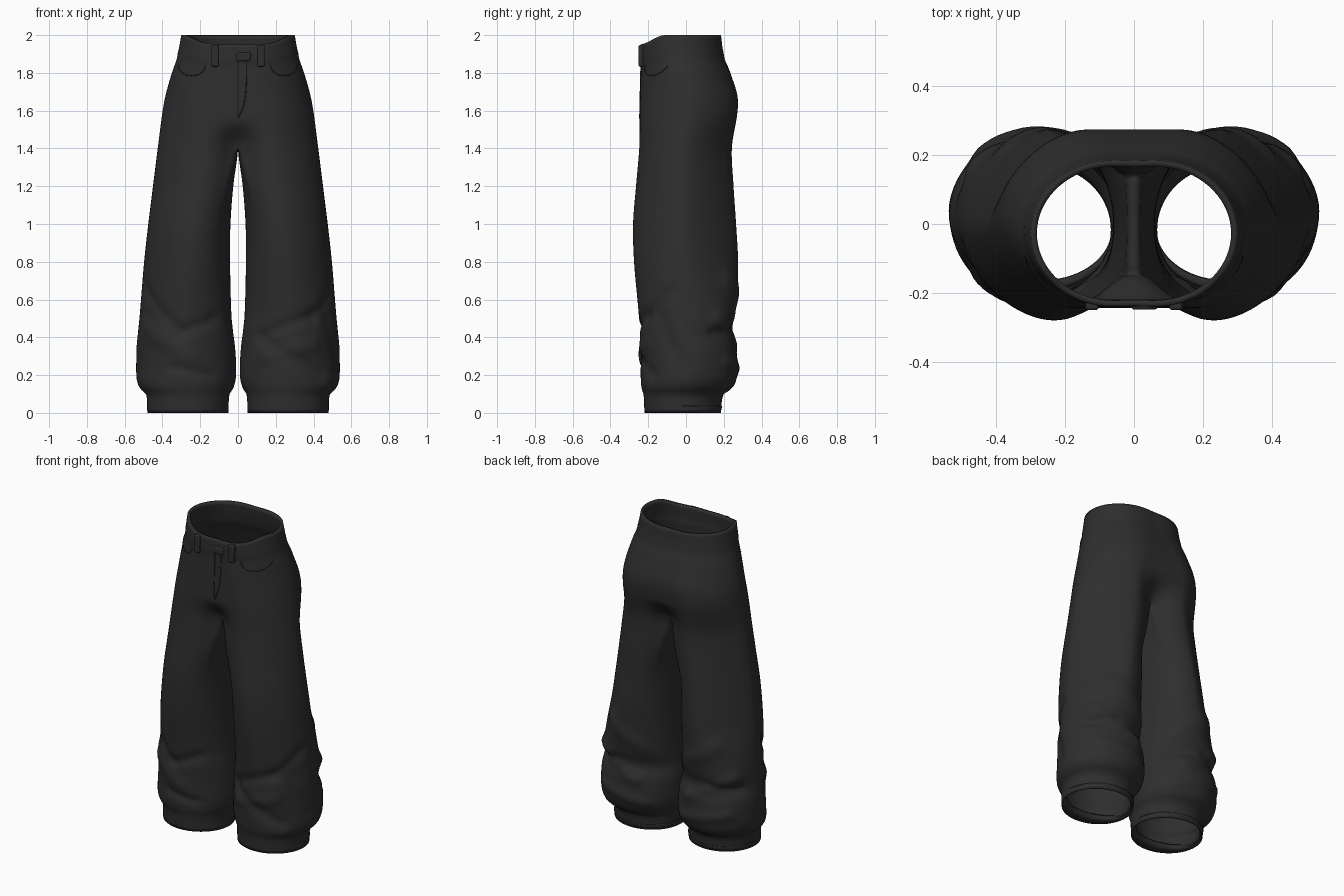
import bpy, bmesh, math
from mathutils import Vector
from mathutils.bvhtree import BVHTree

if "Cube" in bpy.data.objects:
    bpy.data.objects.remove(bpy.data.objects["Cube"])

cloth = bpy.data.materials.new("charcoal cloth")
cloth.use_nodes = True
COLOUR = (0.027, 0.027, 0.027, 1)
cloth.diffuse_color = COLOUR
shader = cloth.node_tree.nodes["Principled BSDF"]
shader.inputs["Base Color"].default_value = COLOUR
shader.inputs["Roughness"].default_value = 0.8

# Leg sections: height, inner x, outer x, front y, back y
SECTIONS = [
    (0.0, .05, .48, -.22, .185), (.1, .045, .487, -.225, .2),
    (.13, .025, .52, -.235, .245), (.2, .01, .54, -.24, .27),
    (.34, .015, .538, -.24, .265), (.42, .025, .53, -.245, .235),
    (.52, .035, .52, -.25, .26), (.8, .042, .497, -.275, .275),
    (1.0, .04, .475, -.28, .265), (1.2, .025, .45, -.265, .252),
    (1.4, 0, .425, -.25, .245), (1.65, 0, .39, -.243, .275),
    (1.8, 0, .35, -.24, .235), (1.9, 0, .315, -.237, .195),
    (2.0, 0, .295, -.235, .18)]

# Folds: start angle, start z, end angle, end z, width, height
# (angle 0 is the outer side, -90 the front, 90 the back)
FOLDS_BOTH = [
    (40, .5, 110, .36, .04, .02), (60, .7, 150, .5, .05, .012),
    (50, .27, 130, .2, .03, .012), (35, .42, 80, .45, .02, -.016),
    (-35, .5, -10, .25, .05, -.012)]
FOLDS = {
    -1: [(-20, .66, -85, .43, .03, -.014), (-85, .43, -130, .5, .03, -.014),
         (-75, .24, -120, .2, .02, -.015), (-30, .45, -95, .3, .04, .012)],
    1: [(-60, .52, -130, .41, .03, -.014), (-130, .4, -50, .2, .03, -.014),
        (-15, .65, -60, .5, .03, -.012), (-120, .3, -60, .36, .04, .012)]}

N, RINGS, CROTCH = 72, 100, 70
STEP = 2.0 / RINGS


def smooth(a, b, v):
    t = min(1, max(0, (v - a) / (b - a)))
    return t * t * (3 - 2 * t)


def slope(i, c):
    a, b = SECTIONS[max(0, i - 1)], SECTIONS[min(len(SECTIONS) - 1, i + 1)]
    return (b[c] - a[c]) / (b[0] - a[0])


def section(z):
    i = next((k for k in range(len(SECTIONS) - 1) if z <= SECTIONS[k + 1][0]),
             len(SECTIONS) - 2)
    p, q = SECTIONS[i], SECTIONS[i + 1]
    h = q[0] - p[0]
    t = (z - p[0]) / h
    w = t * t * (3 - 2 * t)
    return [p[c] * (1 - w) + q[c] * w + h * t * (1 - t)
            * ((1 - t) * slope(i, c) - t * slope(i + 1, c)) for c in range(1, 5)]


def fold_push(deg, z, side):
    total = 0
    scale = .0045
    for a0, z0, a1, z1, width, height in FOLDS_BOTH + FOLDS[side]:
        p = Vector((deg * scale, z))
        a, b = Vector((a0 * scale, z0)), Vector((a1 * scale, z1))
        t = min(1, max(0, (p - a).dot(b - a) / (b - a).length_squared))
        total += height * math.exp(-((p - a.lerp(b, t)).length / width) ** 2)
    return total


def outline_scale(c, s, z, ring):
    # Inner half squares off at the crotch
    if c < 0:
        square = 1 if ring >= CROTCH else .9 * smooth(1.0, 1.4, z)
        return max(abs(c), abs(s)) ** square
    # Outer half is pinched towards the side seam, most at the back
    if s < 0:
        p = 2 - .25 * smooth(.1, .25, z) + .25 * smooth(1.6, 1.95, z)
    else:
        p = (2 - .62 * smooth(.45, .85, z) + .37 * smooth(1.35, 1.65, z)
             + .25 * smooth(1.65, 1.95, z))
    return (abs(c) ** p + abs(s) ** p) ** (1 / p)


def skin_point(j, ring, side):
    z = ring * STEP
    deg = -135 + j * 360 / N
    c, s = math.cos(math.radians(deg)), math.sin(math.radians(deg))
    xin, xout, yf, yb = section(z)
    if ring >= CROTCH:
        xin = 0
    cx = xin + (xout - xin) * (.5 - .1 * smooth(.5, 1.3, z))
    cx += (.06 - cx) * smooth(1.5, 1.95, z)
    big = outline_scale(c, s, z, ring)
    u, v = c / big, s / big
    x = cx + u * (xout - cx if u > 0 else cx - xin)
    mid = (yf + yb) / 2
    y = mid + v * (yb - yf) / 2
    push = fold_push(deg, z, side) * smooth(.08, .16, z)
    push += .005 * smooth(1.87, 1.9, z)
    if c > -.6:
        x += c * push
    y += s * push
    # Centre seam curving in under the crotch, and the front waist dip
    tuck = .35 * smooth(1.0, 1.4, z) * (1 - smooth(1.4, 1.56, z))
    y *= 1 - tuck * math.exp(-(x / .09) ** 2)
    drop = .05 * smooth(.11, .25, -y) * smooth(1.7, 2, z)
    if ring >= CROTCH and abs(deg) > 134.9:
        x = 0
    return side * max(0, x), y, z - drop


def hem_point(j, side):
    # Cloth turned up inside the hem, deepest at the front
    x, y, z = skin_point(j, 0, side)
    middle = side * .265
    return (middle + (x - middle) * .93, y * (.74 if y < 0 else .96), .03)


# Trousers: closed leg tubes that open into one shared hip above the crotch
bm = bmesh.new()
HALF = N * 270 // 360
for side in (-1, 1):
    rows = [[bm.verts.new(hem_point(j, side)) for j in range(N)]]
    for ring in range(RINGS + 1):
        count = N if ring <= CROTCH else HALF + 1
        rows.append([bm.verts.new(skin_point(j, ring, side)) for j in range(count)])
    for r, (low, high) in enumerate(zip(rows, rows[1:])):
        for j in range(N if r <= CROTCH else HALF):
            k = (j + 1) % N
            quad = [low[j], low[k], high[k], high[j]]
            bm.faces.new(quad if side > 0 else quad[::-1])
seam_verts = [v for v in bm.verts if abs(v.co.x) < 1e-6 and v.co.z > 1.3]
bmesh.ops.remove_doubles(bm, verts=seam_verts, dist=1e-4)
surface = BVHTree.FromBMesh(bm)
mesh = bpy.data.meshes.new("trousers")
bm.to_mesh(mesh)
bm.free()
trousers = bpy.data.objects.new("trousers", mesh)
bpy.context.collection.objects.link(trousers)
mesh.materials.append(cloth)
mesh.polygons.foreach_set("use_smooth", [True] * len(mesh.polygons))
thick = trousers.modifiers.new("cloth thickness", "SOLIDIFY")
thick.thickness, thick.offset = .018, -1


def on_front(x, z):
    hit = surface.ray_cast(Vector((x, -1, z)), Vector((0, 1, 0)))[0]
    return hit or Vector((x, -.2, z))


def seam(name, points):
    curve = bpy.data.curves.new(name, "CURVE")
    curve.dimensions = "3D"
    curve.bevel_depth, curve.bevel_resolution = .003, 2
    line = curve.splines.new("POLY")
    line.points.add(len(points) - 1)
    for p, (x, z) in zip(line.points, points):
        p.co = (*on_front(x, z), 1)
    line.use_smooth = True
    curve.materials.append(cloth)
    bpy.context.collection.objects.link(bpy.data.objects.new(name, curve))


def tab(name, x, z, size):
    bpy.ops.mesh.primitive_cube_add(size=1, location=on_front(x, z))
    ob = bpy.context.object
    ob.name = name
    ob.scale = size
    bpy.ops.object.transform_apply(location=False, rotation=False, scale=True)
    ob.data.materials.append(cloth)
    bev = ob.modifiers.new("soft edges", "BEVEL")
    bev.width, bev.segments = .008, 3
    bpy.ops.object.shade_smooth_by_angle()


# Belt loops, pocket edges, fly and waist button tab
for side, word in ((1, "left"), (-1, "right")):
    tab("belt_loop_" + word, side * .122, 1.89, (.038, .032, .115))
    arc = [math.pi * (1 + i / 20) for i in range(21)]
    seam("pocket_edge_" + word, [(side * (.245 + .07 * math.cos(a)),
                                  1.84 + .055 * math.sin(a)) for a in arc])
tab("button_tab", .03, 1.885, (.075, .016, .045))
seam("fly_edge", [(0, 1.86 - .03 * i) for i in range(11)])
seam("fly_stitch", [(.045 * (1 - (i / 12) ** 4), 1.86 - .025 * i)
                    for i in range(13)])
